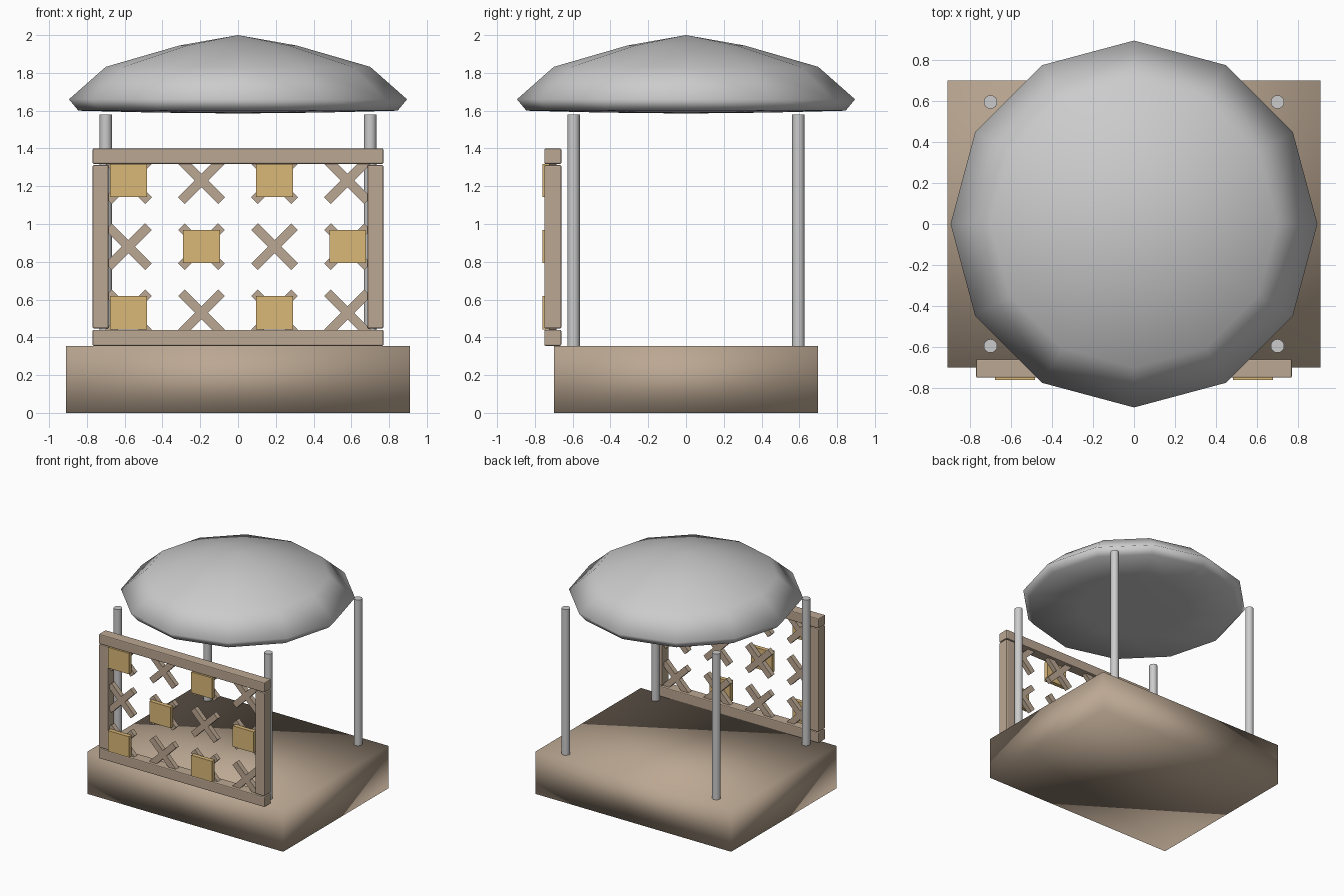
import bpy, bmesh
from math import pi, cos, sin

if "Cube" in bpy.data.objects:
    bpy.data.objects.remove(bpy.data.objects["Cube"])


def material(name, rgb):
    m = bpy.data.materials.new(name)
    m.diffuse_color = (*rgb, 1)
    m.use_nodes = True
    m.node_tree.nodes["Principled BSDF"].inputs["Base Color"].default_value = m.diffuse_color
    return m


WOOD = material("tan_wood", (0.50, 0.39, 0.29))
GOLD = material("golden_tile", (0.70, 0.48, 0.19))


def box(name, lo, hi, mat, bevel=0.0):
    c = [(a + b) / 2 for a, b in zip(lo, hi)]
    bpy.ops.mesh.primitive_cube_add(size=1, location=c)
    o = bpy.context.object
    o.name = name
    o.scale = [b - a for a, b in zip(lo, hi)]
    bpy.ops.object.transform_apply(location=False, rotation=False, scale=True)
    o.data.materials.append(mat)
    if bevel:
        b = o.modifiers.new("soft_edges", 'BEVEL')
        b.width = bevel
        b.segments = 2
    return o


def lathe(name, profile, sides):
    # profile runs from the top apex to the bottom apex
    bm = bmesh.new()
    top = bm.verts.new((0, 0, profile[0][1]))
    bottom = bm.verts.new((0, 0, profile[-1][1]))
    rings = [[bm.verts.new((r * cos(2 * pi * i / sides), r * sin(2 * pi * i / sides), z))
              for i in range(sides)] for r, z in profile[1:-1]]
    for i in range(sides):
        j = (i + 1) % sides
        bm.faces.new((top, rings[0][i], rings[0][j]))
        for a, b in zip(rings, rings[1:]):
            bm.faces.new((a[i], b[i], b[j], a[j]))
        bm.faces.new((bottom, rings[-1][j], rings[-1][i]))
    me = bpy.data.meshes.new(name)
    bm.to_mesh(me)
    bm.free()
    me.shade_smooth()
    o = bpy.data.objects.new(name, me)
    bpy.context.collection.objects.link(o)
    return o


# Base platform, smooth shaded
base = box("base", (-0.91, -0.70, 0), (0.91, 0.70, 0.355), WOOD)
base.data.shade_smooth()

# Faceted canopy with a nearly flat underside
lathe("canopy", [(0, 2.0), (0.31, 1.945), (0.70, 1.832), (0.895, 1.66),
                 (0.845, 1.60), (0.45, 1.59), (0, 1.585)], 12)

# Corner posts
for sx, side in ((-1, "left"), (1, "right")):
    for sy, end in ((-1, "front"), (1, "back")):
        bpy.ops.mesh.primitive_cylinder_add(vertices=16, radius=0.033, depth=1.235,
                                            location=(sx * 0.70, sy * 0.595, 0.9625))
        bpy.context.object.name = f"{end}_{side}_post"
        bpy.ops.object.shade_smooth_by_angle()

# Screen frame
F, B = -0.75, -0.66
box("bottom_rail", (-0.77, F, 0.355), (0.77, B, 0.44), WOOD, 0.007)
box("top_rail", (-0.77, F, 1.318), (0.77, B, 1.40), WOOD, 0.007)
box("left_stile", (-0.77, F, 0.447), (-0.685, B, 1.312), WOOD, 0.007)
box("right_stile", (0.685, F, 0.447), (0.77, B, 1.312), WOOD, 0.007)

# Lattice crosses, with tiles on alternating cells
for row, z in enumerate((0.53, 0.88, 1.23)):
    for col in range(4):
        x = -0.58 + col * 0.3867
        for angle in (pi / 4, -pi / 4):
            bar = box("lattice_bar", (x - 0.15, -0.725, z - 0.025),
                      (x + 0.15, -0.685, z + 0.025), WOOD)
            bar.rotation_euler.y = angle
        if (row + col) % 2 == 0:
            box("lattice_tile", (x - 0.097, -0.76, z - 0.0875),
                (x + 0.097, -0.725, z + 0.0875), GOLD)
